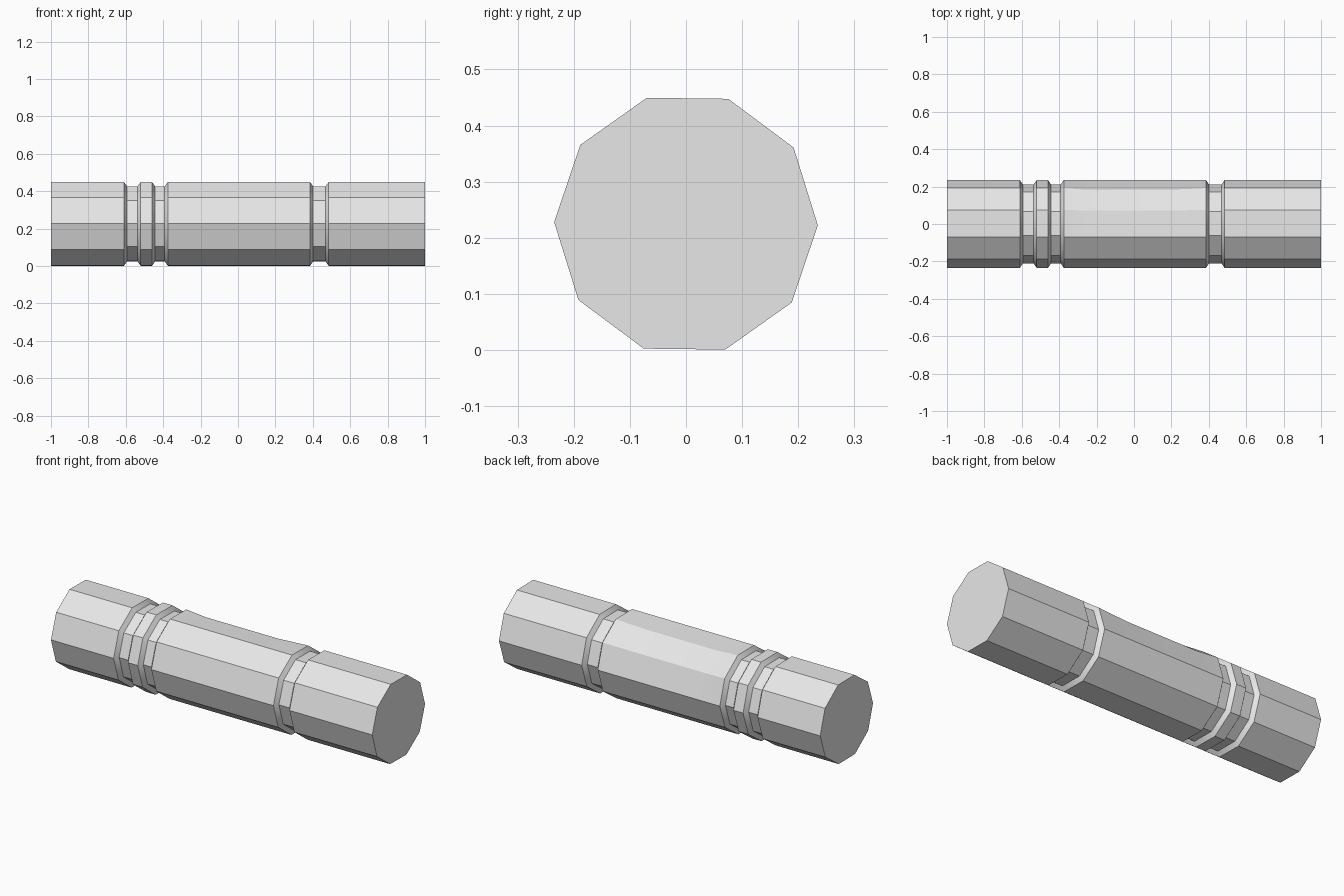
import bpy
import bmesh
import math
from mathutils import Vector

cube = bpy.data.objects.get("Cube")
if cube:
    bpy.data.objects.remove(cube, do_unlink=True)

SIDES = 10
OUTER, INNER = 0.235, 0.21
CENTRE_Z = 0.225
TWIST = math.radians(-0.7)

grey = bpy.data.materials.new("light grey")
grey.use_nodes = True
grey.diffuse_color = (0.8, 0.8, 0.8, 1)
grey.node_tree.nodes["Principled BSDF"].inputs["Base Color"].default_value = grey.diffuse_color

# Lengthwise profile: full-width body broken by three bevelled grooves
profile = [(-1, OUTER)]
for start, end in ((-0.61, -0.52), (-0.46, -0.375), (0.385, 0.485)):
    profile += [(start, OUTER), (start + 0.017, INNER), (end - 0.017, INNER), (end, OUTER)]
profile += [(-0.25, OUTER), (0.2, OUTER), (1, OUTER)]
profile.sort()

bm = bmesh.new()
rings = []
for x, radius in profile:
    ring = []
    for i in range(SIDES):
        angle = math.tau * i / SIDES + TWIST
        r = radius
        # Slightly worn upper back edge along the middle section
        if -0.3 < x < 0.3 and i in (1, 2):
            r -= 0.01
        ring.append(bm.verts.new(Vector((x, r * math.cos(angle), CENTRE_Z + r * math.sin(angle)))))
    rings.append(ring)

# Side walls between neighbouring rings, then both end caps
for a, b in zip(rings, rings[1:]):
    for i in range(SIDES):
        j = (i + 1) % SIDES
        bm.faces.new((a[i], a[j], b[j], b[i]))
bm.faces.new(rings[0])
bm.faces.new(rings[-1])
bmesh.ops.recalc_face_normals(bm, faces=bm.faces)

mesh = bpy.data.meshes.new("grooved_bar")
bm.to_mesh(mesh)
bm.free()
mesh.materials.append(grey)
bar = bpy.data.objects.new("grooved_bar", mesh)
bpy.context.collection.objects.link(bar)

# Crisp facets with a soft worn area
bpy.ops.object.select_all(action="DESELECT")
bar.select_set(True)
bpy.context.view_layer.objects.active = bar
bpy.ops.object.shade_smooth_by_angle(angle=math.radians(30))
